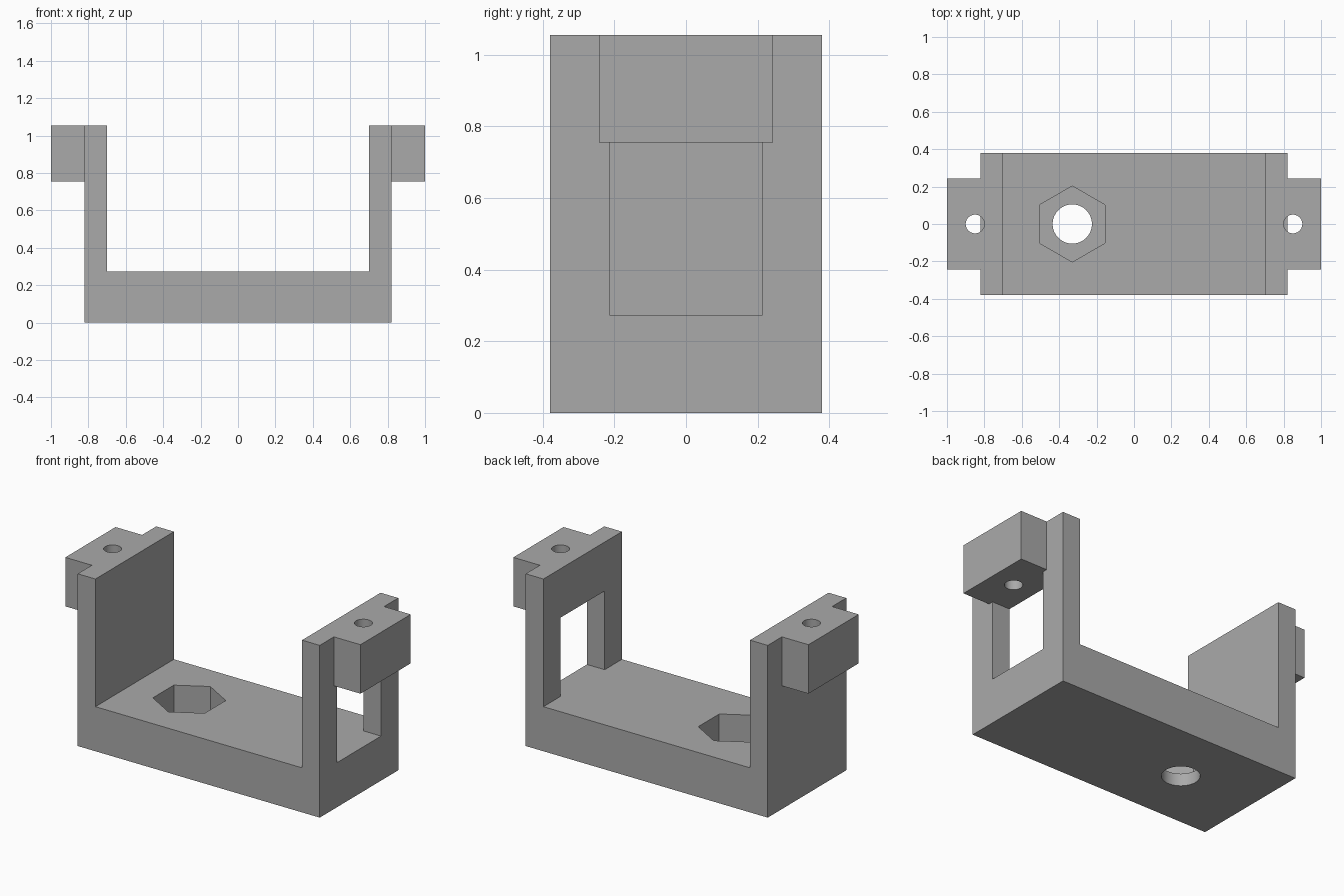
import bpy, bmesh, math
from mathutils import Matrix

if "Cube" in bpy.data.objects:
    bpy.data.objects.remove(bpy.data.objects["Cube"])

# Main dimensions
HALF_LENGTH, HALF_DEPTH, INNER = 0.82, 0.38, 0.70
FLOOR, EAR_BOTTOM, TOP = 0.273, 0.755, 1.055
NUT_X, NUT_FLOOR = -0.33, 0.075

grey = bpy.data.materials.new("plain grey")
grey.use_nodes = True
colour = (0.4, 0.4, 0.4, 1)
grey.diffuse_color = colour
grey.node_tree.nodes["Principled BSDF"].inputs["Base Color"].default_value = colour


def make_object(name, bm):
    bmesh.ops.recalc_face_normals(bm, faces=bm.faces)
    mesh = bpy.data.meshes.new(name)
    bm.to_mesh(mesh)
    bm.free()
    mesh.materials.append(grey)
    obj = bpy.data.objects.new(name, mesh)
    bpy.context.collection.objects.link(obj)
    return obj


def box(name, x, y, z):
    bm = bmesh.new()
    bmesh.ops.create_cube(bm, size=1)
    for v in bm.verts:
        for axis, (low, high) in enumerate((x, y, z)):
            v.co[axis] = low if v.co[axis] < 0 else high
    return make_object(name, bm)


def prism(name, x, radius, z, sides):
    bm = bmesh.new()
    bmesh.ops.create_cone(bm, cap_ends=True, segments=sides, radius1=radius,
                          radius2=radius, depth=z[1] - z[0],
                          matrix=Matrix.Translation((x, 0, sum(z) / 2)))
    return make_object(name, bm)


def combine(target, tool, operation):
    mod = target.modifiers.new(operation.lower(), "BOOLEAN")
    mod.operation, mod.solver, mod.object = operation, "EXACT", tool
    bpy.context.view_layer.objects.active = target
    bpy.ops.object.modifier_apply(modifier=mod.name)
    bpy.data.objects.remove(tool)


# U-shaped body: a profile extruded along the depth
outline = [(-HALF_LENGTH, 0), (HALF_LENGTH, 0), (HALF_LENGTH, TOP), (INNER, TOP),
           (INNER, FLOOR), (-INNER, FLOOR), (-INNER, TOP), (-HALF_LENGTH, TOP)]
bm = bmesh.new()
face = bm.faces.new([bm.verts.new((x, -HALF_DEPTH, z)) for x, z in outline])
side = bmesh.ops.extrude_face_region(bm, geom=[face])["geom"]
bmesh.ops.translate(bm, vec=(0, 2 * HALF_DEPTH, 0),
                    verts=[g for g in side if isinstance(g, bmesh.types.BMVert)])
bracket = make_object("bracket", bm)

# Window through the left wall only
combine(bracket, box("window_cutter", (INNER - 0.1, HALF_LENGTH + 0.1),
                     (-0.213, 0.213), (FLOOR, EAR_BOTTOM)), "DIFFERENCE")

# Mounting ears with screw holes
for s in (-1, 1):
    span = sorted((s * (INNER + 0.06), s))
    combine(bracket, box("ear", span, (-0.243, 0.243), (EAR_BOTTOM, TOP)), "UNION")
    combine(bracket, prism("screw_cutter", s * 0.85, 0.05,
                           (EAR_BOTTOM - 0.001, TOP + 0.1), 48), "DIFFERENCE")

# Hexagonal nut pocket above a round bolt hole
combine(bracket, prism("nut_cutter", NUT_X, 0.203, (NUT_FLOOR, FLOOR + 0.1), 6), "DIFFERENCE")
combine(bracket, prism("bolt_cutter", NUT_X, 0.105, (-0.1, FLOOR), 64), "DIFFERENCE")

bpy.ops.object.select_all(action="DESELECT")
bracket.select_set(True)
bpy.context.view_layer.objects.active = bracket
bpy.ops.object.shade_smooth_by_angle(angle=math.radians(30))
